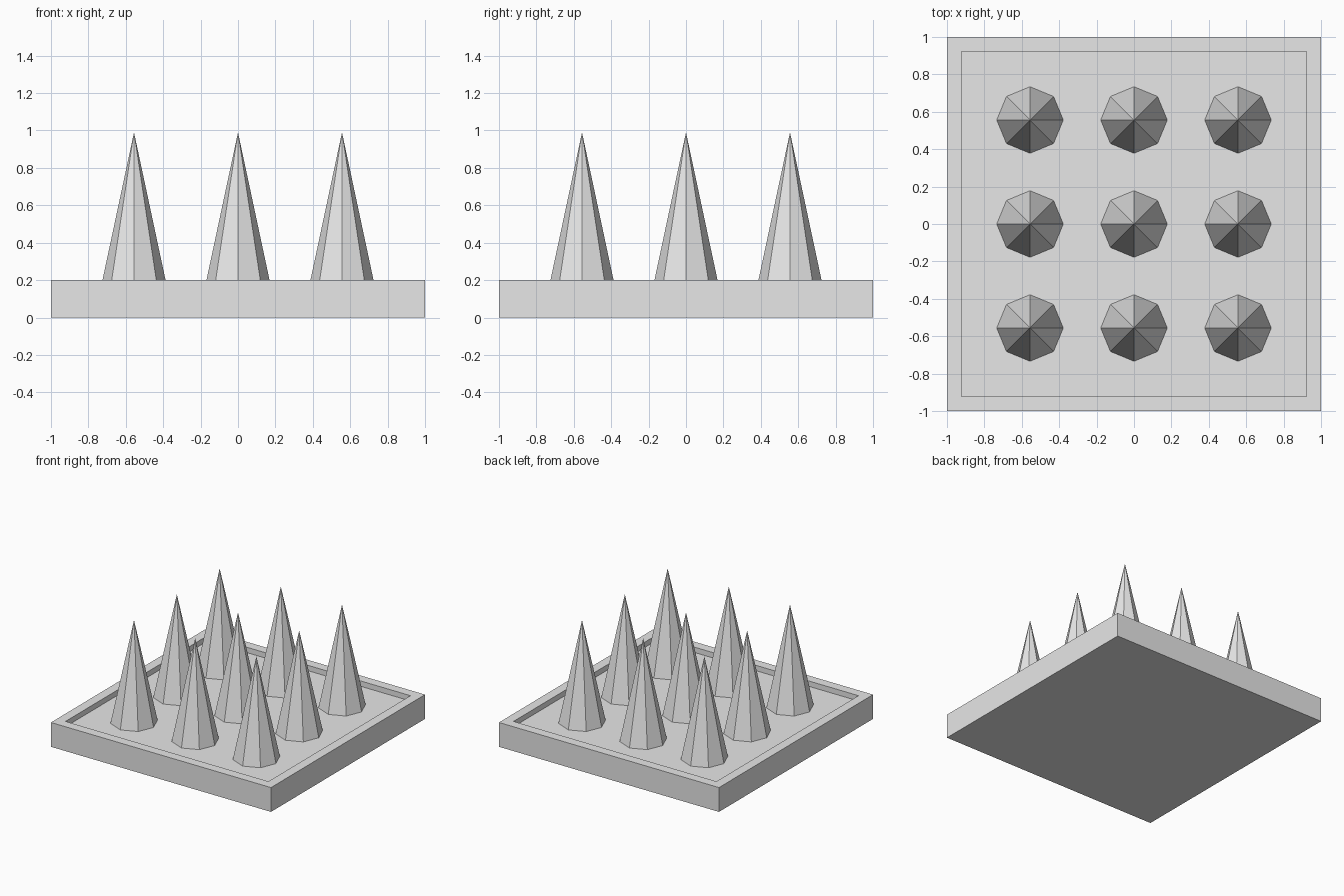
import bpy
import bmesh
from mathutils import Matrix

cube = bpy.data.objects.get("Cube")
if cube:
    bpy.data.objects.remove(cube, do_unlink=True)

BASE_TOP = 0.2
FLOOR = 0.156
TIP = 0.99
SPACING = 0.556

# One plain grey for everything
grey = bpy.data.materials.new("light grey")
grey.use_nodes = True
colour = (0.8, 0.8, 0.8, 1)
grey.diffuse_color = colour
grey.node_tree.nodes["Principled BSDF"].inputs["Base Color"].default_value = colour


def add_object(name, bm):
    mesh = bpy.data.meshes.new(name)
    bm.to_mesh(mesh)
    bm.free()
    mesh.materials.append(grey)
    obj = bpy.data.objects.new(name, mesh)
    bpy.context.collection.objects.link(obj)
    return obj


# Square base with a shallow recessed tray in its top
bm = bmesh.new()
bmesh.ops.create_cube(bm, size=1, matrix=Matrix.Translation((0, 0, BASE_TOP / 2))
                      @ Matrix.Diagonal((2, 2, BASE_TOP, 1)))
bm.normal_update()
top = max(bm.faces, key=lambda f: f.normal.z)
bmesh.ops.inset_region(bm, faces=[top], thickness=0.11)
floor = bmesh.ops.extrude_discrete_faces(bm, faces=[top])["faces"][0]
bmesh.ops.translate(bm, verts=floor.verts, vec=(0, 0, FLOOR - BASE_TOP))
add_object("base_tray", bm)

# Grid of eight-sided spikes standing on the tray floor
for row in range(3):
    for col in range(3):
        bm = bmesh.new()
        bmesh.ops.create_cone(bm, cap_ends=True, segments=8, radius1=0.178,
                              radius2=0, depth=TIP - FLOOR)
        bmesh.ops.remove_doubles(bm, verts=bm.verts, dist=0.0001)
        spike = add_object(f"spike_{row + 1}_{col + 1}", bm)
        spike.location = ((col - 1) * SPACING, (row - 1) * SPACING, (TIP + FLOOR) / 2)
